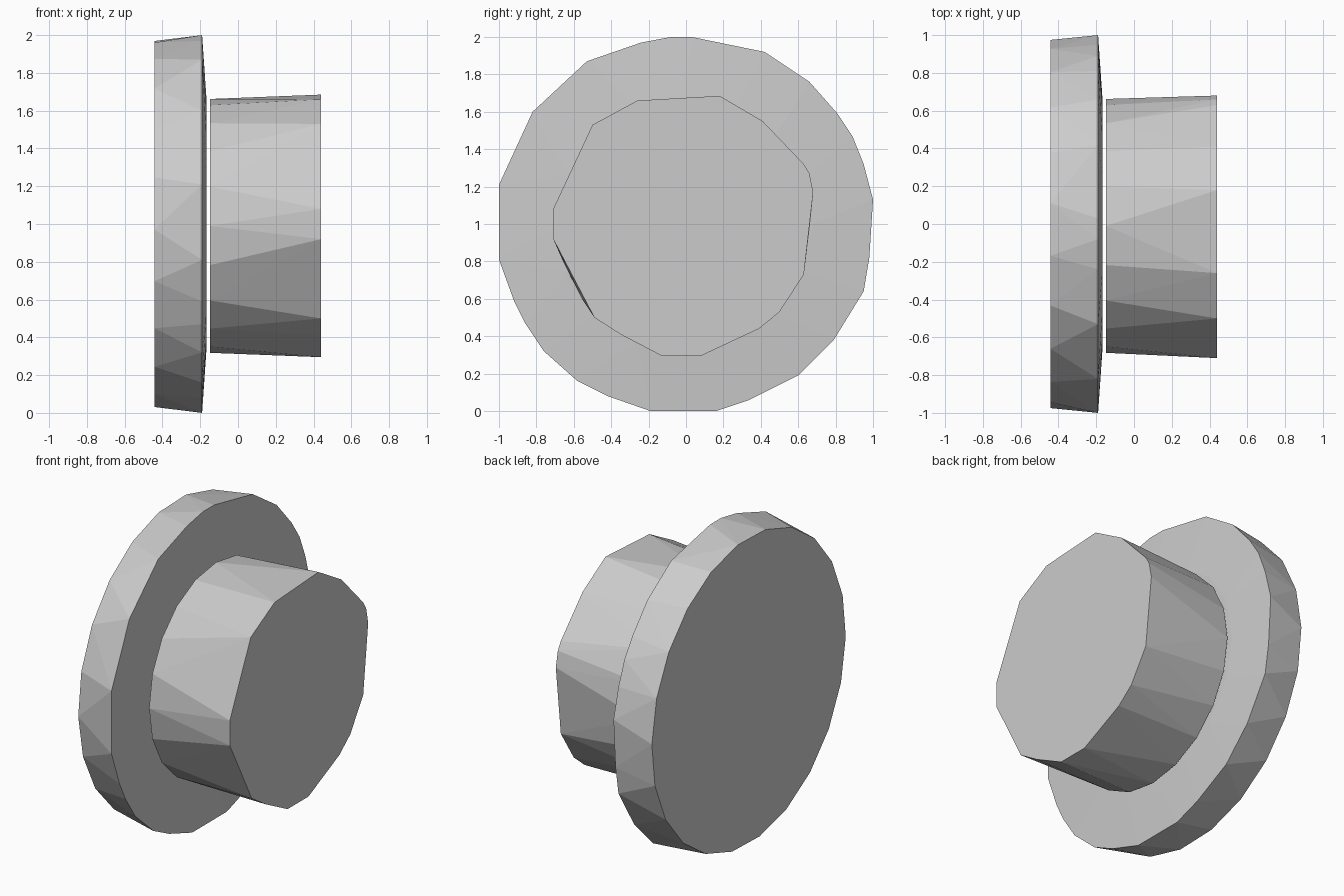
import bpy, bmesh
from math import sin, cos, pi

if "Cube" in bpy.data.objects:
    bpy.data.objects.remove(bpy.data.objects["Cube"])


def ring(x, r, n, cy=0.0, cz=1.0, turn=0.0):
    """Regular ring of points facing the x axis."""
    return [(x, cy + r * cos(turn + 2 * pi * i / n), cz + r * sin(turn + 2 * pi * i / n))
            for i in range(n)]


def outline(x, yz):
    return [(x, y, z) for y, z in yz]


def hull(name, points):
    """Convex faceted solid around the given sections."""
    bm = bmesh.new()
    for p in points:
        bm.verts.new(p)
    res = bmesh.ops.convex_hull(bm, input=bm.verts)
    loose = [v for v in bm.verts if not v.link_faces]
    bmesh.ops.delete(bm, geom=loose, context='VERTS')
    bmesh.ops.dissolve_limit(bm, angle_limit=0.01, verts=bm.verts, edges=bm.edges)
    bmesh.ops.recalc_face_normals(bm, faces=bm.faces)
    me = bpy.data.meshes.new(name)
    bm.to_mesh(me)
    bm.free()
    ob = bpy.data.objects.new(name, me)
    bpy.context.collection.objects.link(ob)
    return ob


# Wide flange: irregular rim, smaller back face, slightly domed front
rim = [(.03, 2), (-.08, 2), (-.24, 1.97), (-.47, 1.89), (-.53, 1.87), (-.7, 1.71),
       (-.82, 1.6), (-1, 1.21), (-1, .81), (-.92, .59), (-.86, .47), (-.76, .32),
       (-.58, .16), (-.42, .08), (-.19, 0), (.16, 0), (.34, .06), (.6, .19),
       (.79, .38), (.95, .64), (.98, .82), (1, 1.13), (.95, 1.32), (.89, 1.47),
       (.81, 1.59), (.66, 1.76), (.42, 1.92)]
hull("flange", ring(-.442, .975, 22, turn=.03) + outline(-.19, rim) + ring(-.168, .68, 16))

# Narrow boss, flaring a little towards its outer face
face = [(.18, 1.685), (-.26, 1.66), (-.5, 1.53), (-.71, 1.08), (-.71, .92), (-.49, .5),
        (-.35, .41), (-.13, .295), (.08, .295), (.39, .44), (.5, .53), (.63, .73),
        (.68, 1.17), (.66, 1.27), (.63, 1.32), (.41, 1.55)]
hull("boss", ring(-.148, .672, 20, cy=-.01, cz=.99) + outline(.44, face))
